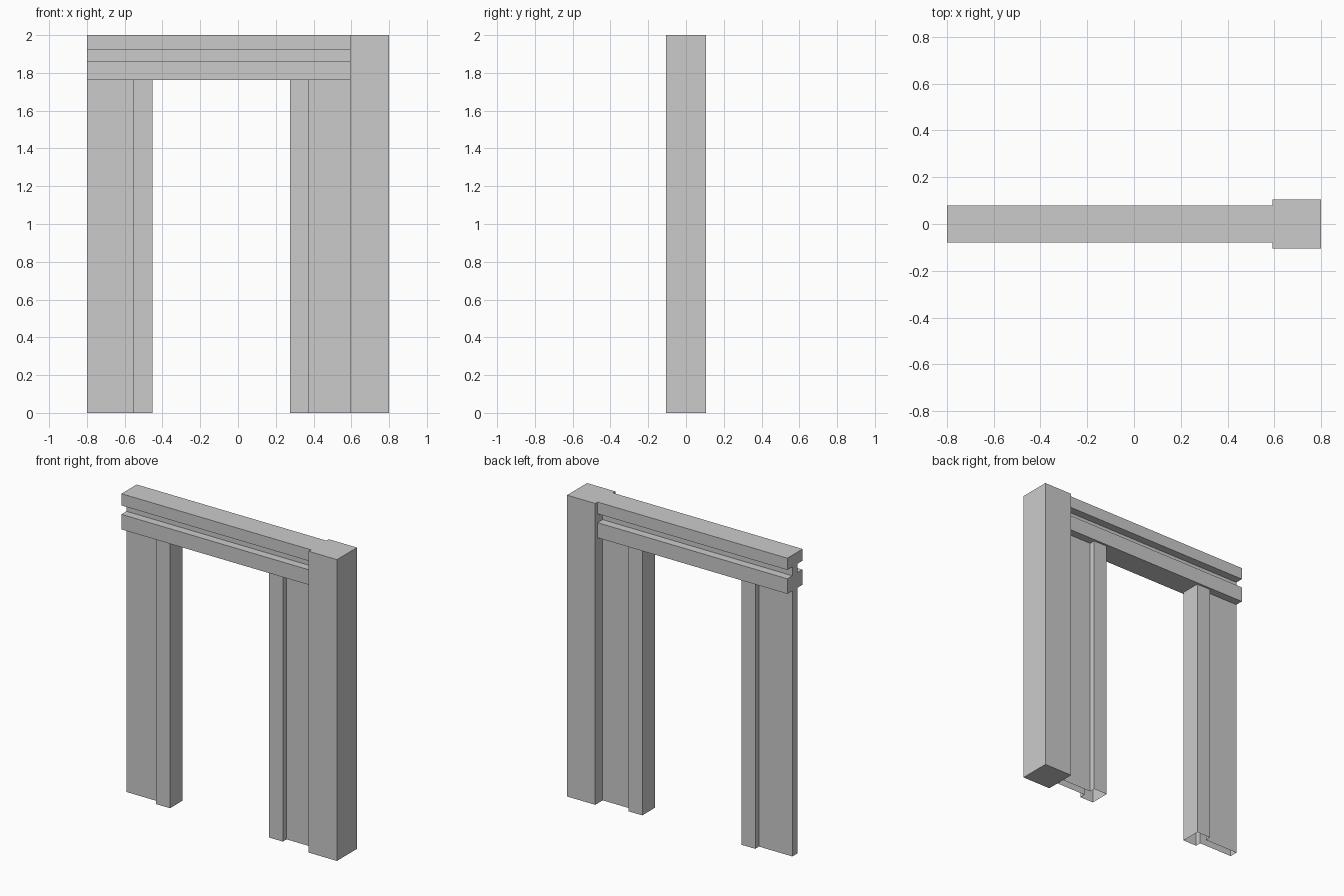
import bpy, bmesh
from mathutils import Vector

if "Cube" in bpy.data.objects:
    bpy.data.objects.remove(bpy.data.objects["Cube"])

PANEL, JAMB, BEAM, POST = 0.027, 0.066, 0.08, 0.105   # half depths in y


def extrude(name, profile, to_3d, direction, caps=True):
    """Extrude a closed 2D profile; without caps the ends stay open."""
    bm = bmesh.new()
    a = [bm.verts.new(to_3d(*p)) for p in profile]
    b = [bm.verts.new(v.co + Vector(direction)) for v in a]
    n = len(a)
    for i in range(n):
        j = (i + 1) % n
        bm.faces.new((a[i], a[j], b[j], b[i]))
    if caps:
        bm.faces.new(a[::-1])
        bm.faces.new(b)
    bmesh.ops.recalc_face_normals(bm, faces=bm.faces)
    mesh = bpy.data.meshes.new(name)
    bm.to_mesh(mesh)
    bm.free()
    obj = bpy.data.objects.new(name, mesh)
    bpy.context.collection.objects.link(obj)
    return obj


def mirrored(half):
    """Complete a half profile (u, y) by mirroring it across y = 0."""
    return half + [(u, -y) for u, y in reversed(half)]


def on_floor(x, y):
    return Vector((x, y, 0))


# Side walls: thin panel ending in a thicker door jamb, open underneath
for name, outer, step, inner in (("left_wall_and_jamb", -0.80, -0.555, -0.453),
                                 ("right_wall_and_jamb", 0.593, 0.375, 0.275)):
    half = [(outer, -PANEL), (step, -PANEL), (step, -JAMB), (inner, -JAMB)]
    extrude(name, mirrored(half), on_floor, (0, 0, 1.763), caps=False)

# Lintel: beam with a groove along both faces
half = [(1.763, -BEAM), (1.863, -BEAM), (1.863, -PANEL),
        (1.922, -PANEL), (1.922, -BEAM), (2.0, -BEAM)]
extrude("lintel", mirrored(half), lambda z, y: Vector((-0.80, y, z)), (1.393, 0, 0))

# Corner post
half = [(0.593, -POST), (0.80, -POST)]
extrude("corner_post", mirrored(half), on_floor, (0, 0, 2.0))
